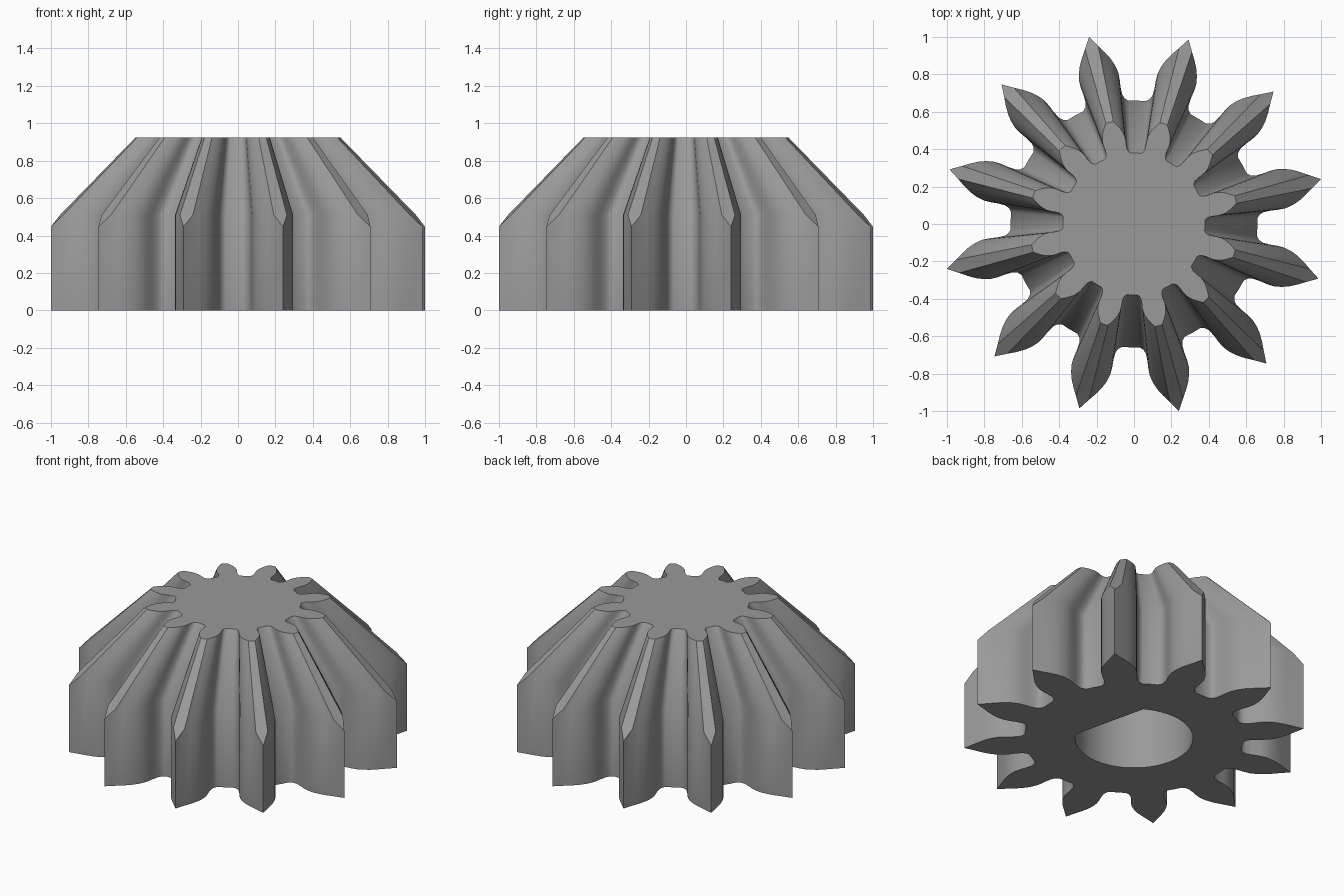
import bpy, bmesh, math

if "Cube" in bpy.data.objects:
    bpy.data.objects.remove(bpy.data.objects["Cube"])

TEETH = 12
TURN = math.radians(13.5)        # direction of the first tooth
PITCH = 2 * math.pi / TEETH
Z_SHOULDER, Z_TIP, Z_TOP = 0.51, 0.447, 0.925
SHRINK = 0.575                   # tooth size at the top face
TIP, TIP_TOP = 1.0285, 0.555

# Half tooth outline: (distance along the tooth, half width), root to crest corner
FLANK = [(0.648, 0.125), (0.665, 0.108), (0.69, 0.100), (0.73, 0.101), (0.77, 0.106),
         (0.81, 0.107), (0.85, 0.099), (0.89, 0.084), (0.93, 0.062), (0.97, 0.036)]


def ring(bm, z, tip_r, tip_z, scale):
    """One toothed outline; every tooth tip has its own radius and height."""
    half = [(r * scale, w * scale, z) for r, w in FLANK]
    tooth = [(r, -w, h) for r, w, h in half] + [(tip_r, 0, tip_z)] + \
            [(r, w, h) for r, w, h in reversed(half)]
    root = 0.66 * scale
    verts = []
    for i in range(TEETH):
        a = TURN + i * PITCH
        c, s = math.cos(a), math.sin(a)
        for u, v, h in tooth:
            verts.append(bm.verts.new((u * c - v * s, u * s + v * c, h)))
        g = a + PITCH / 2
        verts.append(bm.verts.new((root * math.cos(g), root * math.sin(g), z)))
    return verts


def bore_ring(bm, z, radius=0.355, cut=math.radians(45.5), steps=40):
    """D-shaped outline with its flat side facing the first tooth."""
    verts = []
    for i in range(steps + 1):
        a = TURN + cut + (2 * math.pi - 2 * cut) * i / steps
        verts.append(bm.verts.new((radius * math.cos(a), radius * math.sin(a), z)))
    return verts


def bridge(bm, a, b):
    n = len(a)
    for i in range(n):
        j = (i + 1) % n
        bm.faces.new((a[i], a[j], b[j], b[i]))


def loop_edges(bm, verts):
    return [bm.edges.get((verts[i - 1], verts[i])) for i in range(len(verts))]


bm = bmesh.new()

# Straight toothed base, then the tapering upper teeth
base = ring(bm, 0, TIP, 0, 1)
shoulder = ring(bm, Z_SHOULDER, TIP, Z_TIP, 1)
top = ring(bm, Z_TOP, TIP_TOP + 0.005, Z_TOP, SHRINK)
bridge(bm, base, shoulder)
bridge(bm, shoulder, top)
bm.faces.new(top)

# Blind D-shaped shaft bore in the underside
mouth = bore_ring(bm, 0)
end = bore_ring(bm, 0.65)
bridge(bm, mouth, end)
bm.faces.new(end)

# Underside between the teeth outline and the bore
bmesh.ops.triangle_fill(bm, use_beauty=True, use_dissolve=False,
                        edges=loop_edges(bm, base) + loop_edges(bm, mouth))
bmesh.ops.recalc_face_normals(bm, faces=bm.faces)

mesh = bpy.data.meshes.new("bevel_gear")
bm.to_mesh(mesh)
bm.free()
gear = bpy.data.objects.new("bevel_gear", mesh)
bpy.context.collection.objects.link(gear)

grey = bpy.data.materials.new("steel_grey")
grey.diffuse_color = (0.32, 0.32, 0.32, 1)
grey.use_nodes = True
grey.node_tree.nodes["Principled BSDF"].inputs["Base Color"].default_value = grey.diffuse_color
mesh.materials.append(grey)

bpy.context.view_layer.objects.active = gear
gear.select_set(True)
bpy.ops.object.shade_smooth_by_angle(angle=math.radians(38))
